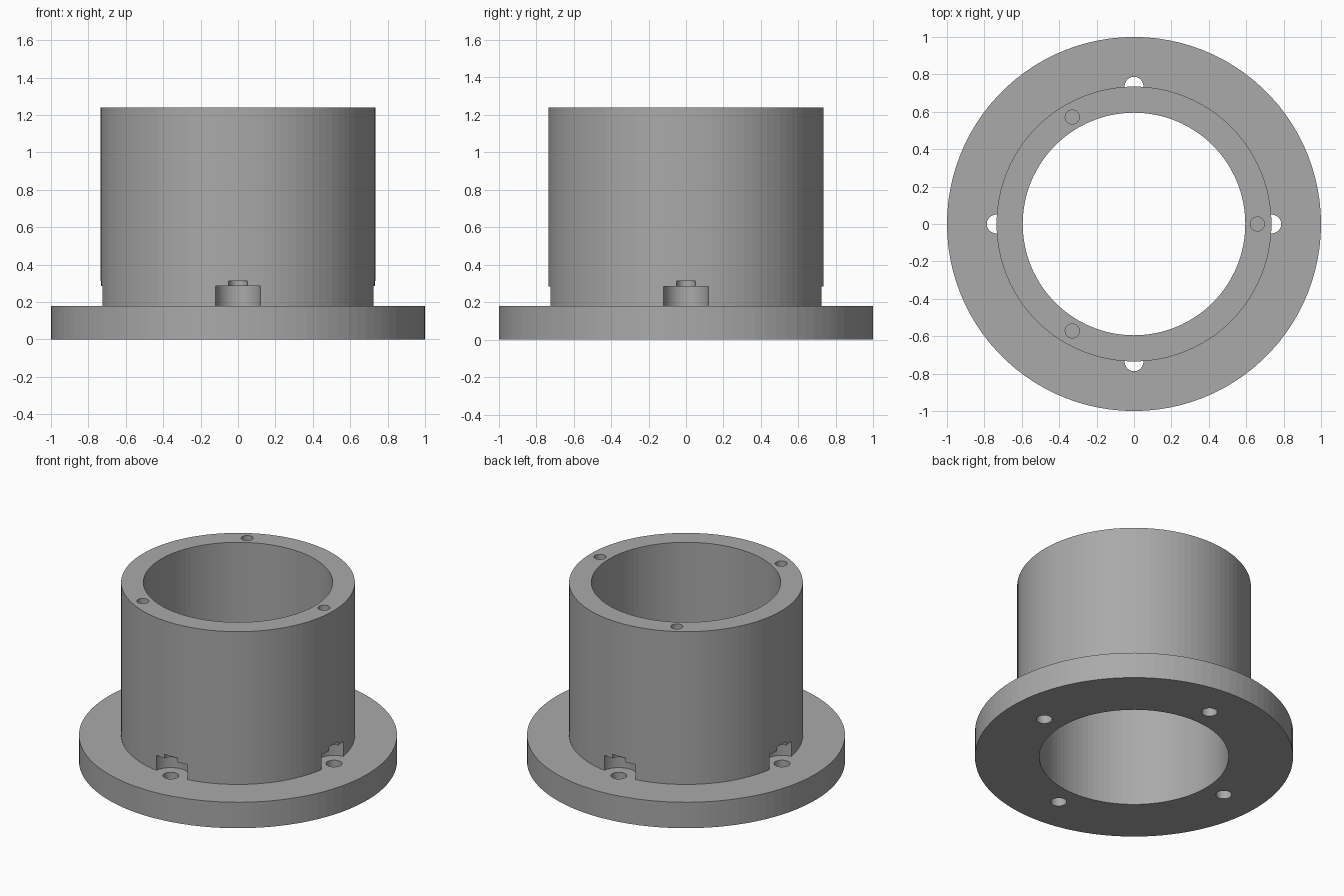
import bpy, bmesh
from math import sin, cos, pi, radians

scene_cube = bpy.data.objects.get("Cube")
if scene_cube:
    bpy.data.objects.remove(scene_cube, do_unlink=True)

grey = bpy.data.materials.new("plain grey")
grey.use_nodes = True
colour = (0.4, 0.4, 0.4, 1)
grey.diffuse_color = colour
grey.node_tree.nodes["Principled BSDF"].inputs["Base Color"].default_value = colour


def lathe(name, profile, segments, closed, centres=((0, 0),)):
    """Revolve (radius, z) points about a vertical axis at each centre."""
    bm = bmesh.new()
    for cx, cy in centres:
        rings = []
        for r, z in profile:
            angles = [2 * pi * i / segments for i in range(segments)]
            rings.append([bm.verts.new((cx + r * cos(a), cy + r * sin(a), z)) for a in angles])
        pairs = list(zip(rings, rings[1:]))
        if closed:
            pairs.append((rings[-1], rings[0]))
        else:
            bm.faces.new(rings[0])
            bm.faces.new(rings[-1])
        for low, high in pairs:
            for i in range(segments):
                j = (i + 1) % segments
                bm.faces.new((low[i], low[j], high[j], high[i]))
    bmesh.ops.recalc_face_normals(bm, faces=bm.faces)
    mesh = bpy.data.meshes.new(name)
    bm.to_mesh(mesh)
    bm.free()
    mesh.materials.append(grey)
    obj = bpy.data.objects.new(name, mesh)
    bpy.context.collection.objects.link(obj)
    return obj


def around(radius, count):
    return [(radius * cos(2 * pi * i / count), radius * sin(2 * pi * i / count))
            for i in range(count)]


# Flange and tube as one revolved body
flange_top, height = 0.18, 1.24
bore, tube, flange = 0.595, 0.735, 1.0
body = lathe("flanged_tube", [(bore, 0), (flange, 0), (flange, flange_top),
                              (tube, flange_top), (tube, height), (bore, height)], 100, True)

# Bolt holes with a wide head pocket and a small step above it
bolt_cutter = lathe("bolt_hole_cutter",
                    [(0.05, -0.1), (0.05, flange_top), (0.12, flange_top),
                     (0.12, 0.285), (0.05, 0.285), (0.05, 0.313)],
                    48, False, around(0.737, 4))

# Screw holes in the top rim
rim_cutter = lathe("rim_hole_cutter", [(0.038, height - 0.3), (0.038, height + 0.1)],
                   32, False, around(0.66, 3))

bpy.context.view_layer.objects.active = body
body.select_set(True)
for cutter in (bolt_cutter, rim_cutter):
    mod = body.modifiers.new(cutter.name, "BOOLEAN")
    mod.operation = "DIFFERENCE"
    mod.solver = "EXACT"
    mod.object = cutter
    bpy.ops.object.modifier_apply(modifier=mod.name)
    bpy.data.objects.remove(cutter, do_unlink=True)
